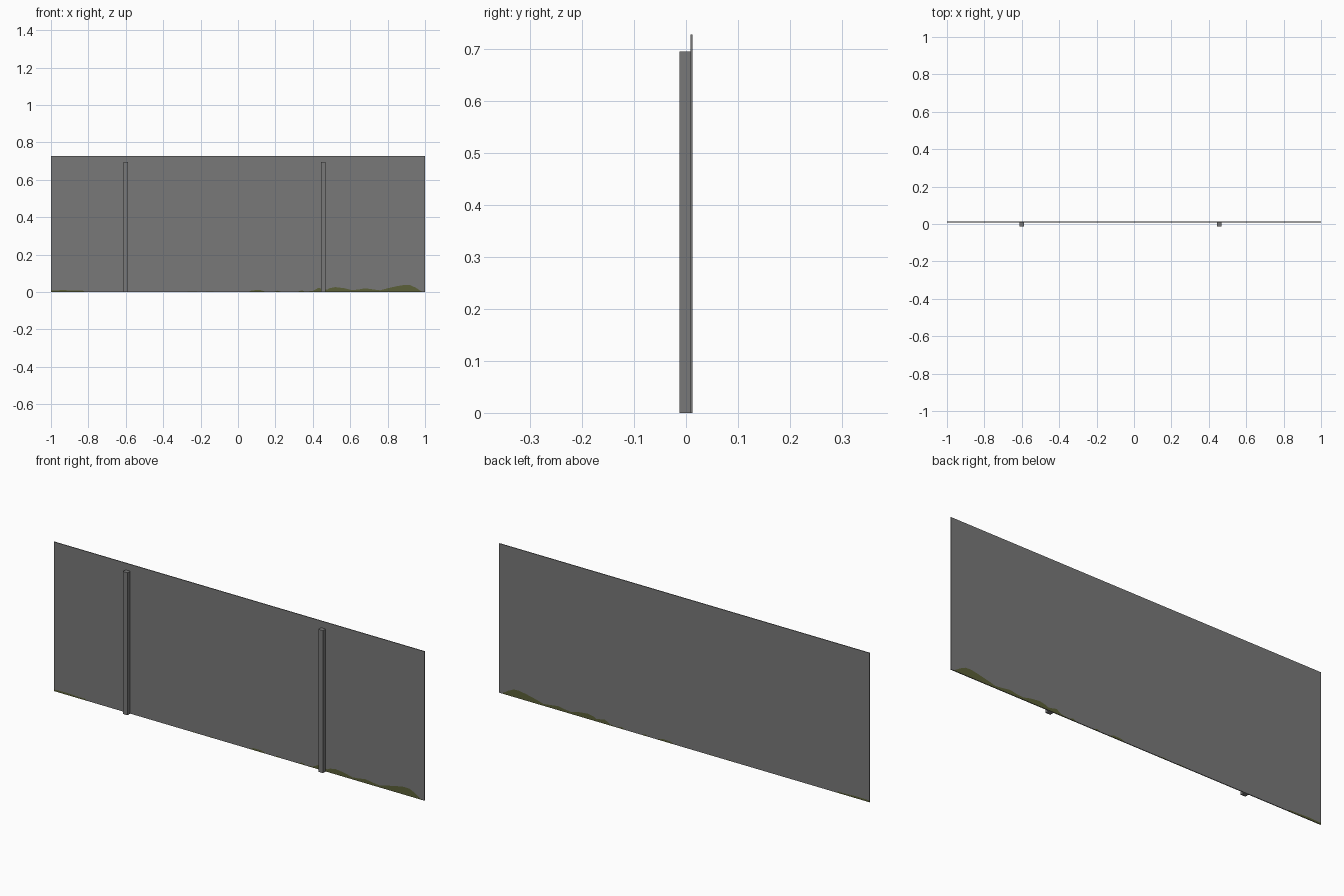
import bpy, bmesh

if "Cube" in bpy.data.objects:
    bpy.data.objects.remove(bpy.data.objects["Cube"])

def material(name, col):
    m = bpy.data.materials.new(name)
    m.diffuse_color = (*col, 1)
    m.use_nodes = True
    m.node_tree.nodes["Principled BSDF"].inputs["Base Color"].default_value = m.diffuse_color
    return m

grey = material("weathered grey", (0.19, 0.19, 0.19))
moss = material("moss green", (0.105, 0.115, 0.04))

def add_object(name, bm, mats):
    bmesh.ops.recalc_face_normals(bm, faces=bm.faces)
    me = bpy.data.meshes.new(name)
    bm.to_mesh(me)
    bm.free()
    for m in mats:
        me.materials.append(m)
    ob = bpy.data.objects.new(name, me)
    bpy.context.collection.objects.link(ob)
    return ob

# height of the moss line along the foot of the panel
LOW = 0.0015
line = [(-1, .008), (-.93, .010), (-.87, .007), (-.83, .007), (-.82, LOW),
        (-.27, LOW), (-.24, .004), (-.22, LOW), (-.17, LOW), (-.15, .004), (-.13, LOW),
        (.06, LOW), (.075, .009), (.12, .010), (.145, LOW), (.195, LOW), (.21, .007),
        (.23, LOW), (.32, LOW), (.34, .009), (.36, LOW), (.40, .006), (.43, .022),
        (.455, .016), (.475, .012), (.49, .020), (.52, .026), (.57, .020), (.61, .010),
        (.65, .014), (.68, .020), (.72, .014), (.76, .009), (.80, .020), (.85, .031),
        (.89, .038), (.92, .037), (.95, .023), (.97, .010), (.985, LOW), (1, LOW)]
TOP, Y0, Y1 = 0.728, 0.0085, 0.0125

# thin fence panel, with mossy faces below the line
bm = bmesh.new()
cols = [[[bm.verts.new((x, y, z)) for z in (0, h, TOP)] for y in (Y0, Y1)] for x, h in line]
for i in range(len(cols) - 1):
    a, b = cols[i], cols[i + 1]
    mossy = max(line[i][1], line[i + 1][1]) > LOW
    for s in (0, 1):
        for k in (0, 1):
            f = bm.faces.new((a[s][k], b[s][k], b[s][k + 1], a[s][k + 1]))
            f.material_index = int(mossy and k == 0)
    for k in (0, 2):
        bm.faces.new((a[0][k], b[0][k], b[1][k], a[1][k]))
for c in (cols[0], cols[-1]):
    for k in (0, 1):
        bm.faces.new((c[0][k], c[1][k], c[1][k + 1], c[0][k + 1]))
add_object("fence_panel", bm, [grey, moss])

# square posts in front of the panel
for name, x in (("left_post", -0.6), ("right_post", 0.455)):
    bm = bmesh.new()
    bmesh.ops.create_cube(bm, size=1)
    for v in bm.verts:
        v.co = (x + v.co.x * 0.025, -0.002 + v.co.y * 0.021, (v.co.z + 0.5) * 0.695)
    add_object(name, bm, [grey])
